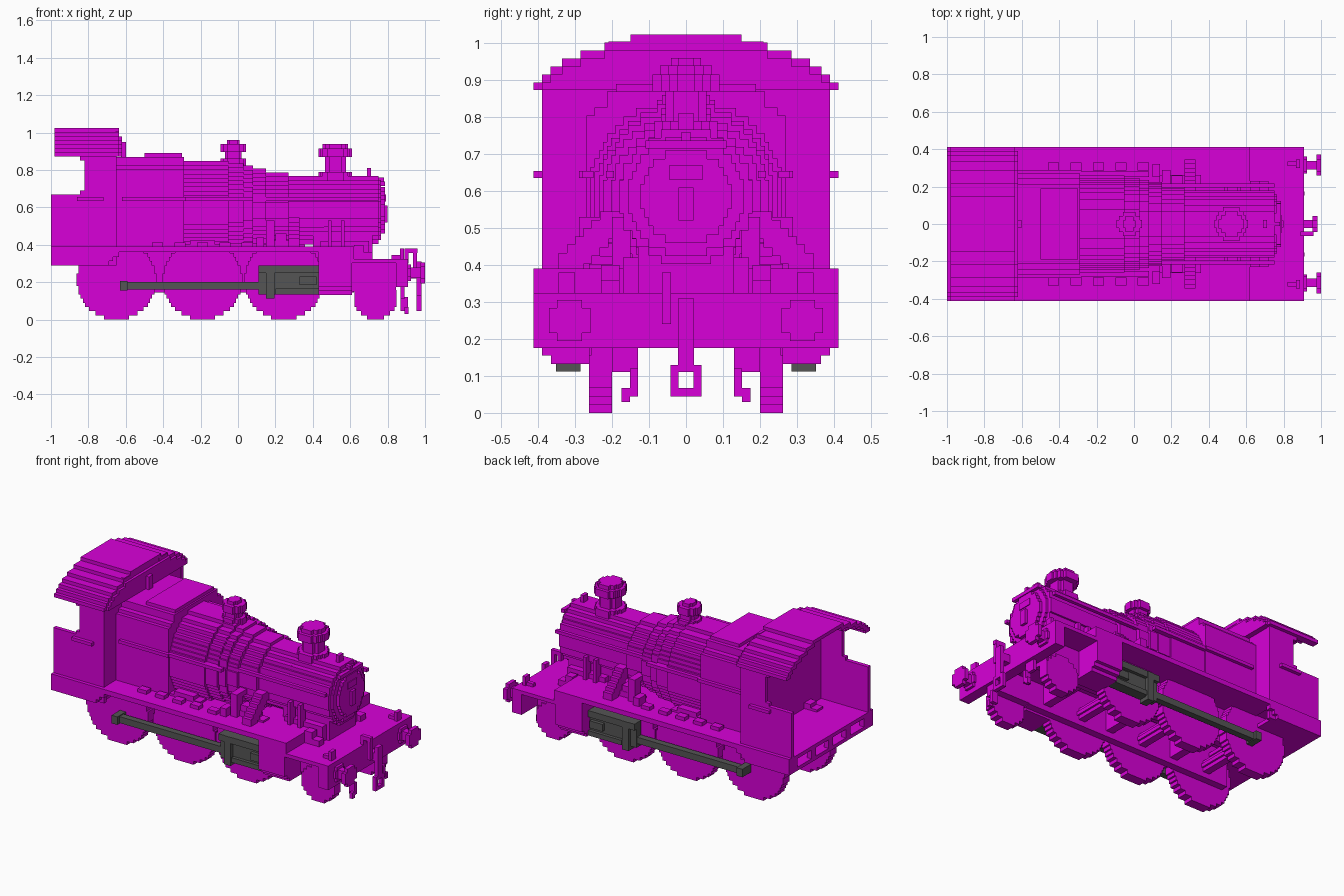
import bpy, bmesh, math

if "Cube" in bpy.data.objects:
    bpy.data.objects.remove(bpy.data.objects["Cube"], do_unlink=True)

V = 2 / 89  # block size of the stepped style


def material(name, rgb):
    m = bpy.data.materials.new(name)
    m.use_nodes = True
    m.diffuse_color = (*rgb, 1)
    m.node_tree.nodes["Principled BSDF"].inputs["Base Color"].default_value = (*rgb, 1)
    return m


MAGENTA = material("magenta", (0.69, 0.0, 0.69))
GREY = material("dark grey", (0.09, 0.09, 0.09))


def finish(name, bm, mat):
    bmesh.ops.recalc_face_normals(bm, faces=bm.faces)
    me = bpy.data.meshes.new(name)
    bm.to_mesh(me)
    bm.free()
    me.materials.append(mat)
    ob = bpy.data.objects.new(name, me)
    bpy.context.collection.objects.link(ob)
    return ob


def prism(bm, outline, axis, a, b):
    """Extrude a 2D outline along an axis from a to b."""
    put = {"x": lambda u, v, w: (w, u, v),
           "y": lambda u, v, w: (u, w, v),
           "z": lambda u, v, w: (u, v, w)}[axis]
    face = bm.faces.new([bm.verts.new(put(u, v, a)) for u, v in outline])
    new = bmesh.ops.extrude_face_region(bm, geom=[face], use_keep_orig=True)["geom"]
    off = put(0, 0, b - a)
    bmesh.ops.translate(bm, verts=[g for g in new if isinstance(g, bmesh.types.BMVert)], vec=off)


def boxes(name, parts, mat=MAGENTA, mirror=False):
    """Boxes given as (x0, x1, y0, y1, z0, z1), optionally repeated on the other side."""
    bm = bmesh.new()
    for x0, x1, y0, y1, z0, z1 in parts:
        for s in ((1, -1) if mirror else (1,)):
            prism(bm, [(x0, y0 * s), (x1, y0 * s), (x1, y1 * s), (x0, y1 * s)], "z", z0, z1)
    return finish(name, bm, mat)


def stepped(half, v0, v1, u=0.0):
    """Symmetric staircase outline whose half width at height v is half(v)."""
    n = max(1, round((v1 - v0) / V))
    h = (v1 - v0) / n
    right = []
    for i in range(n):
        w = max(V / 2, round(half(v0 + (i + 0.5) * h) / V * 2) * V / 2)
        for p in ((w, v0 + i * h), (w, v0 + (i + 1) * h)):
            if len(right) > 1 and right[-1][0] == w and right[-2][0] == w:
                right.pop()
            if not right or right[-1] != p:
                right.append(p)
    return [(u + w, v) for w, v in right] + [(u - w, v) for w, v in reversed(right)]


def disc(r, u, v):
    return stepped(lambda t: math.sqrt(max(0, r * r - (t - v) ** 2)), v - r, v + r, u)


# Running plate, front deck, buffer beam and frames
boxes("running_plate", [(-0.66, 0.62, -0.412, 0.412, 0.36, 0.39)])
boxes("plate_front", [(0.595, 0.62, -0.412, 0.412, 0.305, 0.39)])
boxes("front_deck", [(0.60, 0.91, -0.412, 0.412, 0.302, 0.325)])
boxes("buffer_beam", [(0.845, 0.91, -0.412, 0.412, 0.175, 0.305)])
boxes("main_frames", [(-0.80, 0.62, 0.155, 0.20, 0.145, 0.37)], mirror=True)
boxes("front_frames", [(0.60, 0.845, 0.155, 0.255, 0.15, 0.31)], mirror=True)
boxes("frame_stretchers", [(x, x + 0.05, -0.16, 0.16, 0.18, 0.37) for x in (-0.44, 0.02, 0.47)])

# Driving wheels, leading wheels
for label, x, r in (("rear", -0.65, 0.212), ("middle", -0.19, 0.212),
                    ("front", 0.245, 0.212), ("leading", 0.735, 0.112)):
    bm = bmesh.new()
    for s in (1, -1):
        prism(bm, disc(r, x, r), "y", s * 0.20, s * 0.262)
    finish(label + "_wheel_pair", bm, MAGENTA)

# Axles of the driving wheels
bm = bmesh.new()
for x in (-0.65, -0.19, 0.245):
    prism(bm, disc(0.034, x, 0.212), "y", -0.21, 0.21)
finish("axles", bm, MAGENTA)

# Cylinders with stepped lower edge
bm = bmesh.new()
for s in (1, -1):
    prism(bm, [(s * y, z) for y, z in ((0.20, 0.132), (0.365, 0.132), (0.365, 0.155), (0.39, 0.155),
                                       (0.39, 0.178), (0.412, 0.178), (0.412, 0.37), (0.20, 0.37))],
          "x", 0.43, 0.61)
finish("cylinders", bm, MAGENTA)

# Connecting rods and crosshead gear
boxes("side_rods", [(-0.63, 0.20, 0.285, 0.325, 0.16, 0.20),
                    (-0.63, -0.59, 0.262, 0.345, 0.155, 0.205)], GREY, True)
boxes("crosshead_gear", [(0.11, 0.43, 0.285, 0.33, 0.135, 0.29),
                         (0.20, 0.43, 0.32, 0.35, 0.135, 0.165),
                         (0.11, 0.43, 0.32, 0.35, 0.25, 0.29),
                         (0.15, 0.195, 0.285, 0.352, 0.112, 0.29),
                         (0.33, 0.42, 0.32, 0.352, 0.185, 0.23)], GREY, True)

# Cab: open back, sides with a cutaway, front wall and floor
boxes("cab_sides", [(-1.0, -0.65, 0.365, 0.39, 0.29, 0.67),
                    (-0.82, -0.65, 0.365, 0.39, 0.66, 0.89),
                    (-0.845, -0.81, 0.365, 0.39, 0.66, 0.69),
                    (-0.845, -0.81, 0.365, 0.39, 0.85, 0.88),
                    (-1.0, -0.69, 0.38, 0.412, 0.29, 0.39),
                    (-0.70, -0.667, 0.38, 0.412, 0.312, 0.39),
                    (-0.68, -0.635, 0.38, 0.412, 0.335, 0.39)], mirror=True)
boxes("cab_floor", [(-1.0, -0.66, -0.39, 0.39, 0.365, 0.388),
                    (-1.0, -0.67, -0.39, 0.39, 0.29, 0.312)])
boxes("rear_beam_posts", [(-1.0, -0.97, y, y + 0.045, 0.30, 0.37)
                          for y in (-0.37, -0.19, -0.02, 0.15, 0.33)])
boxes("cab_handrails", [(-0.86, -0.72, 0.385, 0.412, 0.635, 0.655)], mirror=True)

ROOF = [0.412, 0.39, 0.367, 0.335, 0.285, 0.22, 0.15]
ROW = 0.15 / len(ROOF)
boxes("cab_roof", [(-0.98, -0.635, max(0, w2 - V), w, 0.873 + i * ROW, 0.873 + (i + 1) * ROW)
                   for i, (w, w2) in enumerate(zip(ROOF, ROOF[1:] + [0]))], mirror=True)
boxes("cab_front_wall", [(-0.675, -0.652, -0.39, 0.39, 0.38, 0.88)])
boxes("cab_front_arch", [(-0.655, -0.62, -w, w, 0.873 + i * ROW, 0.873 + (i + 1) * ROW)
                         for i, w in enumerate(ROOF[1:6])]
      + [(-0.655, -0.637, -0.21, 0.21, 0.97, 1.005)])

# Firebox with square shoulders
bm = bmesh.new()
prism(bm, stepped(lambda t: 0.27 if t < 0.80 else 0.245 if t < 0.83 else 0.21,
                  0.385, 0.87), "x", -0.655, -0.29)
finish("firebox", bm, MAGENTA)
boxes("firebox_top_hatch", [(-0.50, -0.30, -0.19, 0.19, 0.78, 0.89)])
boxes("whistle", [(-0.625, -0.60, -0.02, 0.02, 0.86, 0.95)])

# Tapered boiler, smokebox and door, in stepped rings
CZ = 0.585
bm = bmesh.new()
for x0, x1, r in ((-0.30, -0.05, 0.262), (-0.06, 0.03, 0.25), (0.02, 0.08, 0.238),
                  (0.07, 0.15, 0.222), (0.14, 0.27, 0.202), (0.26, 0.46, 0.183)):
    prism(bm, disc(r, 0, CZ), "x", x0, x1)
finish("boiler", bm, MAGENTA)
bm = bmesh.new()
for x0, x1, r in ((0.45, 0.75, 0.182), (0.745, 0.765, 0.16), (0.76, 0.785, 0.125)):
    prism(bm, disc(r, 0, CZ), "x", x0, x1)
finish("smokebox", bm, MAGENTA)
boxes("smokebox_saddle", [(0.40, 0.72, -0.13, 0.13, 0.30, 0.46),
                          (0.44, 0.70, -0.17, 0.17, 0.30, 0.42)])
boxes("door_fittings", [(0.78, 0.80, -0.02, 0.02, 0.52, 0.61),
                        (0.76, 0.785, -0.11, 0.11, 0.715, 0.737),
                        (0.77, 0.79, -0.045, 0.045, 0.63, 0.67)])
boxes("top_lamp_bracket", [(0.69, 0.712, -0.022, 0.022, 0.74, 0.81),
                           (0.70, 0.78, -0.012, 0.012, 0.735, 0.76)])
boxes("boiler_handrails", [(-0.62, -0.28, 0.26, 0.29, 0.635, 0.655),
                           (-0.29, 0.08, 0.25, 0.28, 0.635, 0.655),
                           (0.06, 0.75, 0.195, 0.217, 0.635, 0.655)], mirror=True)

# Chimney and dome, stacked stepped discs
for name, x, layers in (
        ("chimney", 0.52, ((0.72, 0.79, 0.085), (0.78, 0.88, 0.056), (0.87, 0.915, 0.09), (0.91, 0.94, 0.07))),
        ("dome", -0.025, ((0.80, 0.86, 0.065), (0.85, 0.90, 0.045), (0.895, 0.94, 0.065), (0.935, 0.96, 0.04)))):
    bm = bmesh.new()
    for z0, z1, r in layers:
        prism(bm, disc(r, x, 0), "z", z0, z1)
    finish(name, bm, MAGENTA)

# Slanted steam pipes, feed pipes and boxes on the running plate
boxes("steam_pipes", [(0.27, 0.33, 0.30 - (i + 1) * V, 0.345 - i * V, 0.38 + i * V, 0.41 + (i + 1) * V)
                      for i in range(6)], mirror=True)
boxes("feed_pipes", [(0.15, 0.195, 0.23, 0.29, 0.38, 0.53),
                     (0.15, 0.195, 0.17, 0.27, 0.50, 0.53),
                     (0.20, 0.26, 0.20, 0.26, 0.38, 0.46),
                     (0.48, 0.50, 0.15, 0.20, 0.38, 0.53),
                     (0.55, 0.57, 0.15, 0.20, 0.38, 0.53)], mirror=True)
boxes("plate_boxes", [(x, x + 0.06, 0.285, 0.33, 0.385, 0.412)
                      for x in (-0.46, -0.34, -0.22, -0.10, 0.02)]
      + [(0.10, 0.14, 0.25, 0.32, 0.385, 0.44)], mirror=True)

# Buffers
bm = bmesh.new()
for s in (1, -1):
    for x0, x1, r in ((0.90, 0.925, 0.045), (0.92, 0.98, 0.028), (0.975, 1.0, 0.056)):
        prism(bm, disc(r, s * 0.315, 0.25), "x", x0, x1)
finish("buffers", bm, MAGENTA)

# Coupling hook with hanging link, brake hose, guard irons and lamp irons
boxes("coupling", [(0.90, 0.98, -0.022, 0.022, 0.22, 0.27),
                   (0.955, 0.98, -0.022, 0.022, 0.11, 0.31),
                   (0.955, 0.98, -0.042, 0.042, 0.11, 0.13),
                   (0.955, 0.98, -0.042, 0.042, 0.045, 0.067),
                   (0.955, 0.98, -0.042, -0.02, 0.045, 0.13),
                   (0.955, 0.98, 0.02, 0.042, 0.045, 0.13)])
boxes("brake_hose", [(0.89, 0.912, -0.065, -0.04, 0.30, 0.38),
                     (0.89, 0.96, -0.065, -0.04, 0.355, 0.38),
                     (0.935, 0.957, -0.065, -0.04, 0.24, 0.37)])
boxes("guard_irons", [(0.87, 0.89, 0.13, 0.20, 0.11, 0.18),
                      (0.87, 0.91, 0.13, 0.152, 0.045, 0.12),
                      (0.89, 0.912, 0.152, 0.175, 0.03, 0.067)], mirror=True)
boxes("lamp_irons", [(0.865, 0.887, 0.30, 0.345, 0.32, 0.38),
                     (0.82, 0.87, 0.31, 0.335, 0.32, 0.345)], mirror=True)
boxes("deck_steps", [(0.62, 0.72, 0.18, 0.23, 0.32, 0.36),
                     (0.62, 0.67, 0.18, 0.23, 0.35, 0.40)], mirror=True)
